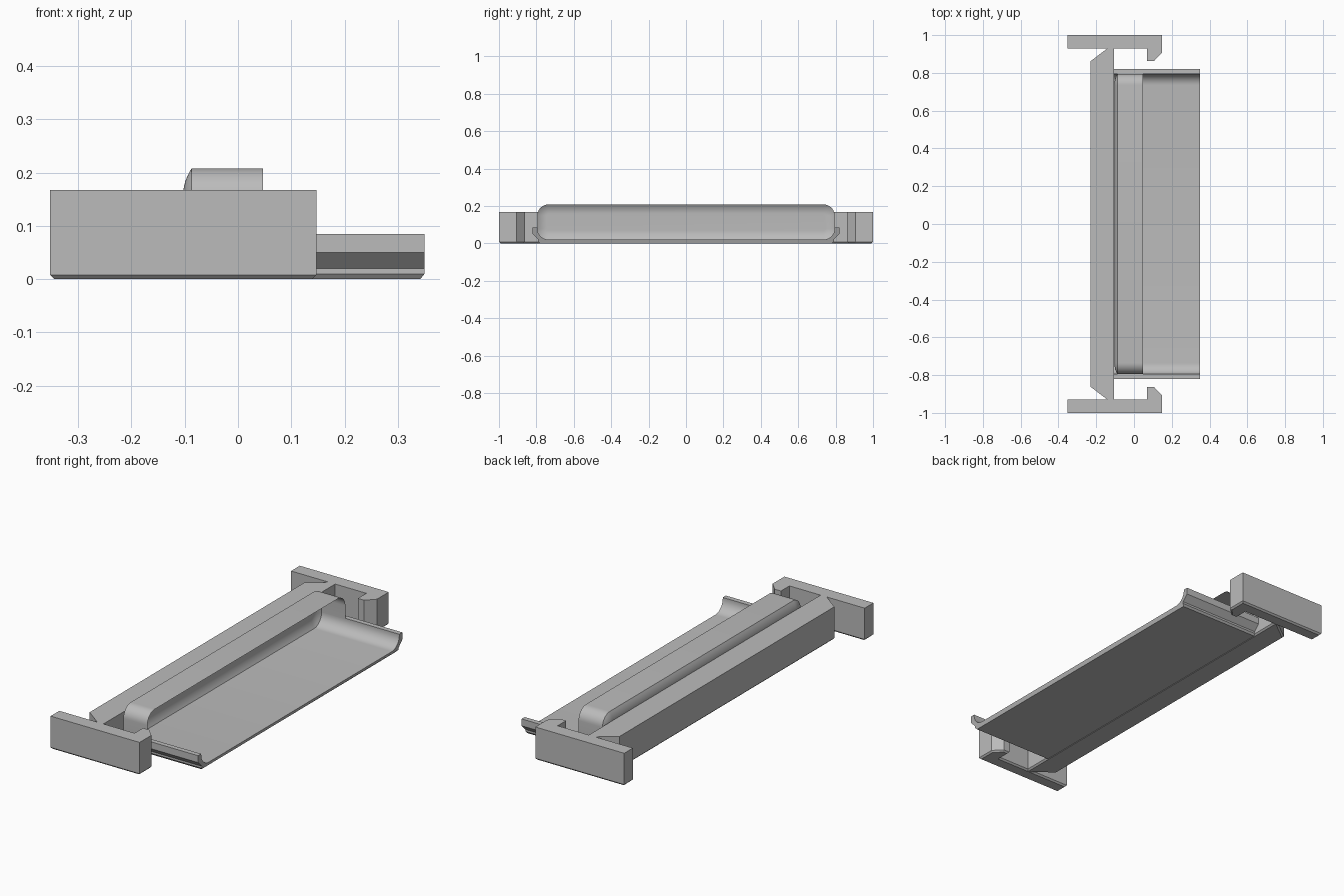
import bpy, bmesh, math

cube = bpy.data.objects.get("Cube")
if cube:
    bpy.data.objects.remove(cube, do_unlink=True)

grey = bpy.data.materials.new("plain_grey")
grey.use_nodes = True
colour = (0.5, 0.5, 0.5, 1)
grey.diffuse_color = colour
grey.node_tree.nodes["Principled BSDF"].inputs["Base Color"].default_value = colour

# Shared measurements
POCKET_Y = 0.795      # half length of the pocket
FLOOR, ROOF = 0.02, 0.208
RADIUS = 0.06
STEPS = 10


def finish(bm, name, smooth=False):
    mesh = bpy.data.meshes.new(name)
    bm.to_mesh(mesh)
    bm.free()
    obj = bpy.data.objects.new(name, mesh)
    bpy.context.collection.objects.link(obj)
    mesh.materials.append(grey)
    if smooth:
        bpy.ops.object.select_all(action='DESELECT')
        obj.select_set(True)
        bpy.context.view_layer.objects.active = obj
        bpy.ops.object.shade_smooth_by_angle(angle=math.radians(25))
    return obj


def prism(points, shift):
    """Extrude a closed outline of 3D points along a vector."""
    bm = bmesh.new()
    face = bm.faces.new([bm.verts.new(p) for p in points])
    out = bmesh.ops.extrude_face_region(bm, geom=[face])
    moved = [v for v in out["geom"] if isinstance(v, bmesh.types.BMVert)]
    bmesh.ops.translate(bm, verts=moved, vec=shift)
    bmesh.ops.recalc_face_normals(bm, faces=bm.faces)
    return bm


def arc(cy, cz, r, start, end):
    angles = [math.radians(start + (end - start) * i / STEPS) for i in range(STEPS + 1)]
    return [(cy + r * math.cos(a), cz + r * math.sin(a)) for a in angles]


def mirrored(half):
    return half + [(-y, z) for y, z in reversed(half)]


# Side bar with an end arm and a hook at each end
half = [(-0.23, 0.862), (-0.14, 0.93), (-0.353, 0.93), (-0.353, 1.0), (0.147, 1.0),
        (0.147, 0.905), (0.105, 0.862), (0.07, 0.862), (0.07, 0.93), (-0.105, 0.93)]
outline = half + [(x, -y) for x, y in reversed(half)]
bm = prism([(x, y, 0) for x, y in outline], (0, 0, 0.167))
low = [e for e in bm.edges if all(v.co.z < 0.001 for v in e.verts)]
bmesh.ops.bevel(bm, geom=low, offset=0.008, segments=1, affect='EDGES')
finish(bm, "side_bar_with_arms")

# Tray with a flat floor and upturned, rounded ends
half = [(0.782, 0), (0.79, 0.01), (0.79, FLOOR), (0.82, 0.05), (0.82, 0.085), (POCKET_Y, 0.085)]
half += arc(POCKET_Y - RADIUS, FLOOR + RADIUS, RADIUS, 0, -90)
bm = prism([(-0.108, y, z) for y, z in mirrored(half)], (0.458, 0, 0))
for v in bm.verts:
    if v.co.z < 0.001 and v.co.x > 0:
        v.co.x -= 0.008
finish(bm, "tray", smooth=True)


# Thin hood over the tray, open towards +x and rounded into its back wall
def hood_ring(inset):
    r = RADIUS - inset
    cy = POCKET_Y - RADIUS
    half = arc(cy, FLOOR + RADIUS, r, -90, 0) + arc(cy, ROOF - RADIUS, r, 0, 90)
    return mirrored(half)


DEPTH = 0.05
sections = [(0.047, 0)]
for i in range(9):
    t = i / 8
    sections.append((-0.103 + 0.016 * (1 - t) ** 2, DEPTH * t))

bm = bmesh.new()
rings = [[bm.verts.new((x, y, z)) for y, z in hood_ring(d)] for x, d in sections]
for a, b in zip(rings, rings[1:]):
    for i in range(len(a)):
        j = (i + 1) % len(a)
        bm.faces.new((a[i], a[j], b[j], b[i]))
bm.faces.new(rings[-1])
bmesh.ops.recalc_face_normals(bm, faces=bm.faces)
# The tray already forms the lower part of the tunnel
hidden = [f for f in bm.faces
          if f.calc_center_median().x > -0.08 and f.calc_center_median().z < FLOOR + RADIUS]
bmesh.ops.delete(bm, geom=hidden, context='FACES')
finish(bm, "hood", smooth=True)
